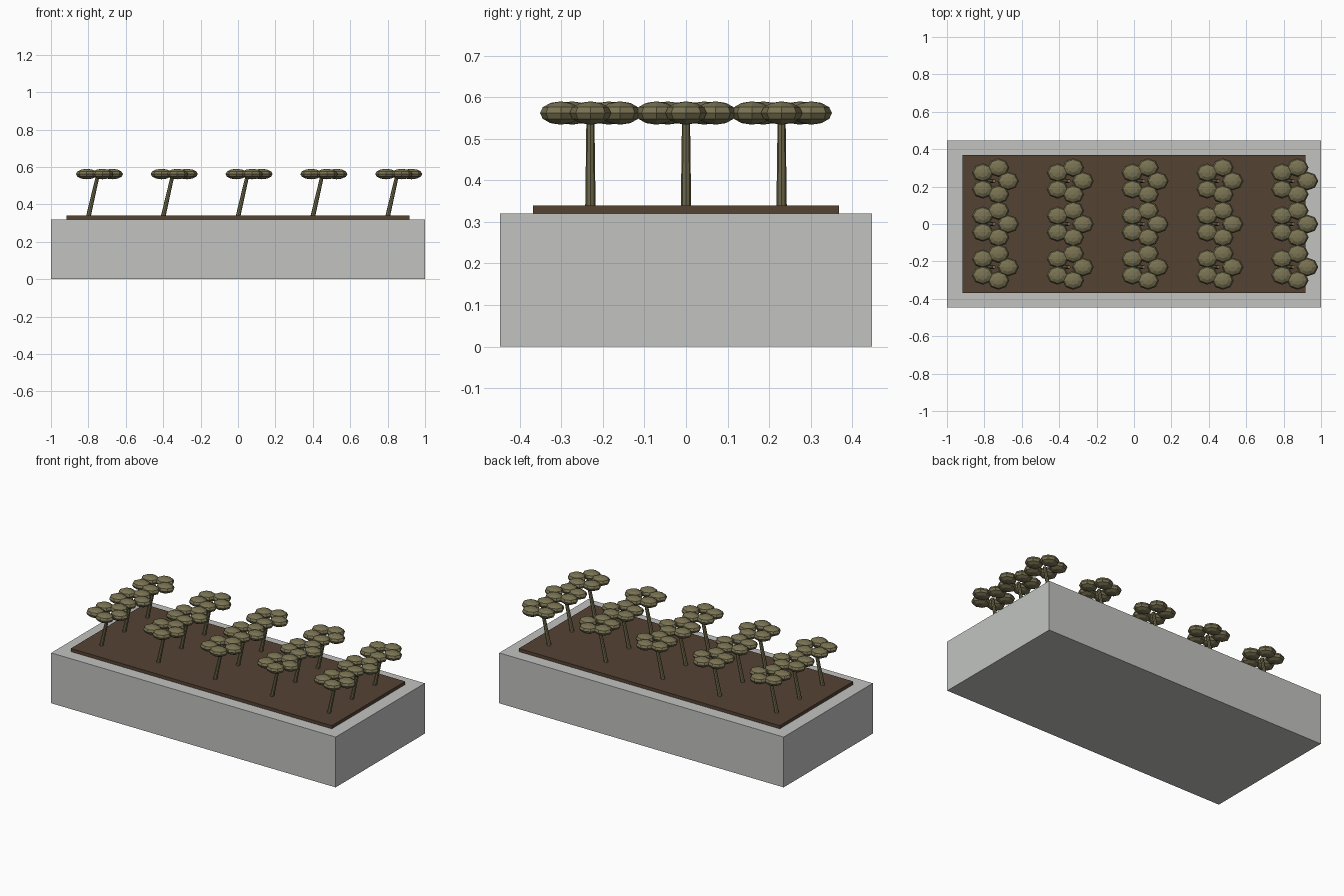
import bpy
from math import cos, sin, tau
from mathutils import Matrix, Vector

cube = bpy.data.objects.get("Cube")
if cube:
    bpy.data.objects.remove(cube, do_unlink=True)


def material(name, rgb):
    mat = bpy.data.materials.new(name)
    mat.use_nodes = True
    mat.diffuse_color = (*rgb, 1)
    mat.node_tree.nodes["Principled BSDF"].inputs["Base Color"].default_value = (*rgb, 1)
    return mat


concrete = material("pale concrete", (0.54, 0.55, 0.53))
earth = material("brown earth", (0.09, 0.055, 0.034))
olive = material("olive leaf", (0.19, 0.17, 0.085))


def finish(name, mat):
    obj = bpy.context.object
    obj.name = name
    obj.data.materials.append(mat)
    return obj


def box(name, size, bottom, mat):
    bpy.ops.mesh.primitive_cube_add(size=1, location=(0, 0, bottom + size[2] / 2))
    obj = finish(name, mat)
    obj.scale = size
    return obj


# Planter block with a raised soil slab
box("planter", (2, 0.895, 0.32), 0, concrete)
box("soil", (1.835, 0.737, 0.02), 0.32, earth)


# Leaning tapered stem between two points
def stem(base, top):
    axis = top - base
    bpy.ops.mesh.primitive_cone_add(vertices=8, radius1=0.0125, radius2=0.0095,
                                    depth=axis.length, location=(base + top) / 2)
    obj = finish("stem", olive)
    obj.rotation_euler = axis.to_track_quat("Z", "Y").to_euler()


# Flattened faceted leaf clump
def leaf(centre):
    bpy.ops.mesh.primitive_uv_sphere_add(segments=8, ring_count=6, radius=1, location=centre)
    obj = finish("leaf", olive)
    obj.scale = (0.058, 0.05, 0.028)


# Plants: five columns by three rows, each with a ring of five leaves
for col in range(5):
    for row in range(3):
        base = Vector((-0.8 + 0.4 * col, -0.23 + 0.23 * row, 0.335))
        crown = base + Vector((0.052, 0, 0.227))
        stem(base, crown)
        for i in range(5):
            a = tau * i / 5
            leaf(crown + 0.075 * Vector((cos(a), sin(a), 0)))
